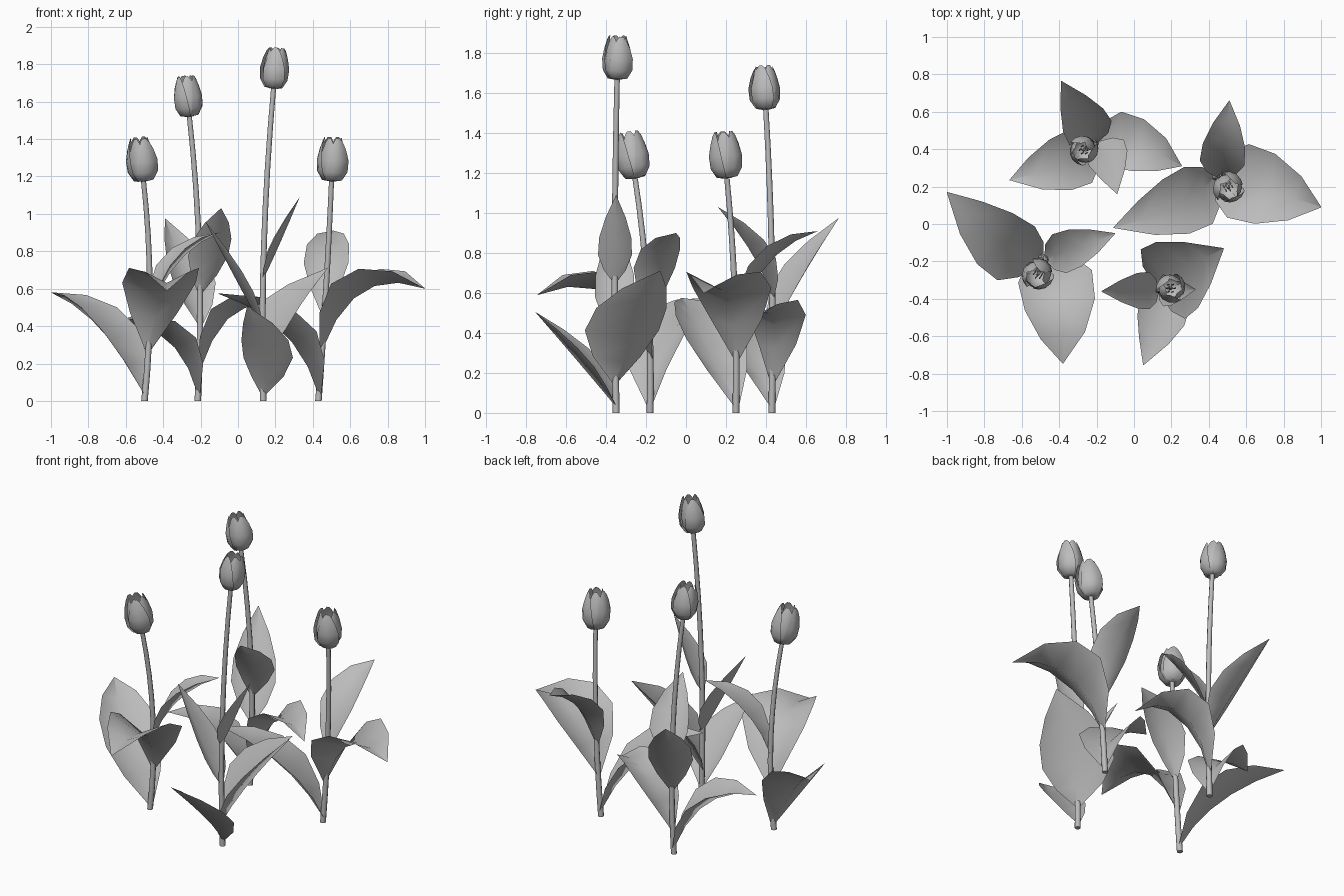
import bpy
import math
from mathutils import Vector

cube = bpy.data.objects.get("Cube")
if cube:
    bpy.data.objects.remove(cube)

grey = bpy.data.materials.new("plain_grey")
grey.use_nodes = True
grey.diffuse_color = (0.5, 0.5, 0.5, 1)
grey.node_tree.nodes["Principled BSDF"].inputs["Base Color"].default_value = (0.5, 0.5, 0.5, 1)


def make(name, verts, faces, angle=60):
    mesh = bpy.data.meshes.new(name)
    mesh.from_pydata(verts, [], faces)
    mesh.materials.append(grey)
    obj = bpy.data.objects.new(name, mesh)
    bpy.context.collection.objects.link(obj)
    bpy.ops.object.select_all(action="DESELECT")
    obj.select_set(True)
    bpy.context.view_layer.objects.active = obj
    bpy.ops.object.shade_smooth_by_angle(angle=math.radians(angle))
    return obj


def grid_faces(rows, cols, start=0, wrap=False):
    faces = []
    for r in range(rows - 1):
        for c in range(cols if wrap else cols - 1):
            d = (c + 1) % cols
            a, b = start + r * cols, start + (r + 1) * cols
            faces.append((a + c, a + d, b + d, b + c))
    return faces


def bezier(a, b, c, t):
    return a * (1 - t) ** 2 + b * 2 * t * (1 - t) + c * t * t


def stem(name, path, sides=8, rings=9):
    verts = []
    for i in range(rings):
        t = i / (rings - 1)
        p = bezier(*path, t)
        radius = 0.0175 - 0.004 * t
        for k in range(sides):
            a = math.tau * k / sides
            verts.append(p + Vector((math.cos(a), math.sin(a), 0)) * radius)
    faces = grid_faces(rings, sides, wrap=True)
    faces.append(tuple(reversed(range(sides))))
    make(name, verts, faces)


def leaf(name, root, tip, rise, half_width, sway):
    # Keeled blade along an arched spine; rise is the height of the bend,
    # sway pushes the bend sideways
    out = tip - root
    side = Vector((-out.y, out.x, 0)).normalized()
    bend = Vector((root.x + out.x * 0.3, root.y + out.y * 0.3, rise)) + side * sway
    verts = []
    for t, w in ((0, 0.08), (0.2, 0.65), (0.4, 1), (0.6, 0.95), (0.8, 0.6), (1, 0.01)):
        p = bezier(root, bend, tip, t)
        tangent = ((bend - root) * (1 - t) + (tip - bend) * t).normalized()
        normal = tangent.cross(side)
        if normal.z < 0:
            normal.negate()
        lift = normal * half_width * w * 0.5
        verts += [p - side * half_width * w + lift, p, p + side * half_width * w + lift]
    make(name, verts, grid_faces(6, 3))


# Petal outline: height, radius, half angle in degrees
PETAL = ((0, 0.012, 58), (0.006, 0.05, 58), (0.05, 0.076, 54), (0.11, 0.08, 48),
         (0.165, 0.068, 40), (0.205, 0.055, 28), (0.225, 0.046, 12))


def flower(name, path, turn, size):
    top = path[2]
    rot = Vector((0, 0, 1)).rotation_difference(top - bezier(*path, 0.9))
    verts, faces, cols = [], [], 5

    # Three outer and three inner petals, each overlapping the next
    for i in range(6):
        scale = size if i % 2 else size * 0.87
        faces += grid_faces(len(PETAL), cols, len(verts))
        for z, r, half in PETAL:
            for c in range(cols):
                s = c / (cols - 1) * 2 - 1
                a = turn + math.tau * i / 6 + math.radians(half) * s
                reach = r * scale * (1 + 0.06 * s)
                q = Vector((math.cos(a) * reach, math.sin(a) * reach, z * size))
                verts.append(top + rot @ q)
    make(name + "_petals", verts, faces)

    # Pistil and ring of stamens
    verts, faces = [], []
    for i in range(7):
        a = math.tau * i / 6
        off = 0 if i == 6 else 0.022
        width = 0.011 if i == 6 else 0.005
        faces += grid_faces(3, 4, len(verts), True)
        for z, r in ((0, 0.7), (0.1, 1), (0.13, 0.1)):
            for k in range(4):
                b = math.tau * k / 4
                q = Vector((math.cos(a) * off + math.cos(b) * width * r,
                            math.sin(a) * off + math.sin(b) * width * r, z))
                verts.append(top + rot @ q)
    make(name + "_stamens", verts, faces)


# Each plant: foot, stem bow, flower base, flower size,
# then leaves as (root height, tip, bend height, half width, sway)
PLANTS = {
    "right_front": ((-0.5, -0.18), (-0.44, -0.165), (-0.505, -0.255, 1.175), 1.04, (
        (0.03, (-1, 0.17, 0.58), 0.46, 0.175, 0.12),
        (0.27, (-0.38, -0.745, 0.59), 0.76, 0.2, 0.08),
        (0.47, (-0.1, -0.05, 0.9), 0.79, 0.11, 0))),
    "right_back": ((-0.215, 0.43), (-0.175, 0.445), (-0.26, 0.4, 1.52), 0.97, (
        (0.03, (-0.665, 0.235, 0.42), 0.43, 0.155, 0.07),
        (0.4, (-0.39, 0.765, 0.975), 0.62, 0.13, 0),
        (0.15, (0.255, 0.31, 0.45), 0.65, 0.15, 0.1),
        (0.57, (-0.09, 0.16, 1.03), 0.78, 0.115, 0.06))),
    "left_front": ((0.135, -0.35), (0.115, -0.365), (0.19, -0.345, 1.67), 0.97, (
        (0.03, (0.05, -0.755, 0.505), 0.2, 0.135, 0.09),
        (0.15, (0.48, -0.13, 0.71), 0.38, 0.22, 0.03),
        (0.39, (-0.175, -0.36, 0.96), 0.55, 0.1, 0),
        (0.65, (0.33, -0.35, 1.09), 0.76, 0.085, 0))),
    "left_back": ((0.43, 0.25), (0.475, 0.262), (0.5, 0.205, 1.175), 1.04, (
        (0.27, (1, 0.09, 0.6), 0.74, 0.205, 0.02),
        (0.45, (0.51, 0.66, 0.91), 0.82, 0.12, 0),
        (0.03, (-0.11, -0.02, 0.575), 0.44, 0.17, 0.1))),
}

for n, (plant, (foot, bow, head, size, leaves)) in enumerate(PLANTS.items()):
    top = Vector(head)
    path = (Vector((*foot, 0)), Vector((*bow, top.z / 2)), top)
    stem(plant + "_stem", path)
    flower(plant + "_flower", path, n * 0.7, size)
    for i, (height, tip, *shape) in enumerate(leaves):
        root = bezier(*path, height / top.z)
        leaf(f"{plant}_leaf_{i + 1}", root, Vector(tip), *shape)
